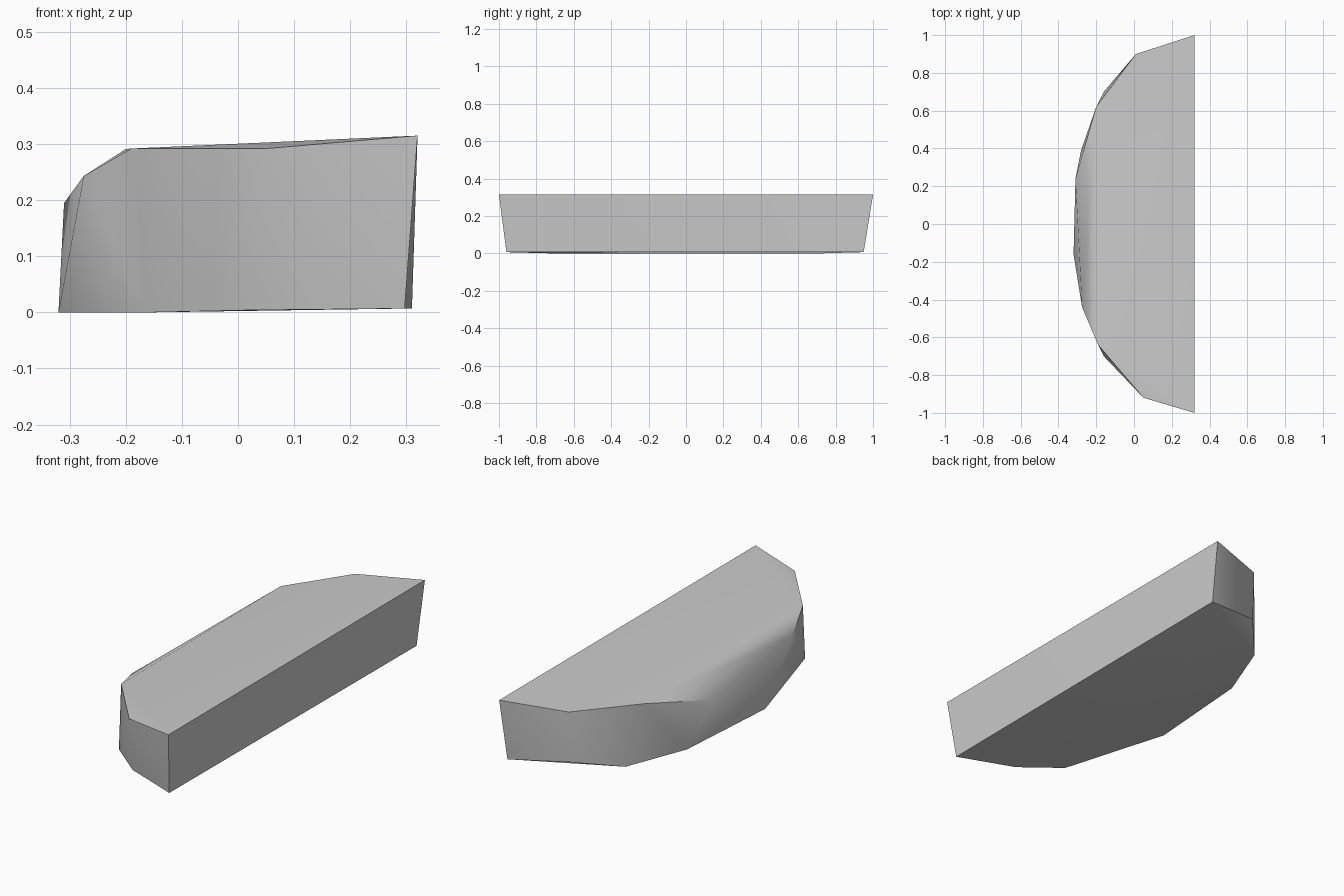
import bpy
import bmesh
import math

default = bpy.data.objects.get("Cube")
if default:
    bpy.data.objects.remove(default, do_unlink=True)

# Plain grey material
grey = bpy.data.materials.new("plain grey")
grey.use_nodes = True
colour = (0.6, 0.6, 0.6, 1)
grey.diffuse_color = colour
grey.node_tree.nodes["Principled BSDF"].inputs["Base Color"].default_value = colour

# Upper and lower rims of the half-moon block, front corner to back corner
upper_rim = [(.32, -1, .315), (.05, -.92, .292), (-.19, -.64, .292), (-.275, -.44, .243),
             (-.31, .24, .195), (-.2, .62, .291), (.01, .9, .301), (.32, 1, .315)]
lower_rim = [(.297, -.96, .007), (.02, -.85, .004), (-.16, -.7, 0), (-.32, -.16, 0),
             (-.28, .39, 0), (-.16, .7, 0), (.01, .89, .05), (.31, .95, .007)]

# Wrap both rims in one closed faceted solid
bm = bmesh.new()
for point in upper_rim + lower_rim:
    bm.verts.new(point)
bmesh.ops.convex_hull(bm, input=bm.verts)
bmesh.ops.recalc_face_normals(bm, faces=bm.faces)
mesh = bpy.data.meshes.new("half_moon_block")
bm.to_mesh(mesh)
bm.free()
mesh.materials.append(grey)

block = bpy.data.objects.new("half_moon_block", mesh)
bpy.context.collection.objects.link(block)
bpy.ops.object.select_all(action="DESELECT")
block.select_set(True)
bpy.context.view_layer.objects.active = block
bpy.ops.object.shade_smooth_by_angle(angle=math.radians(40))
